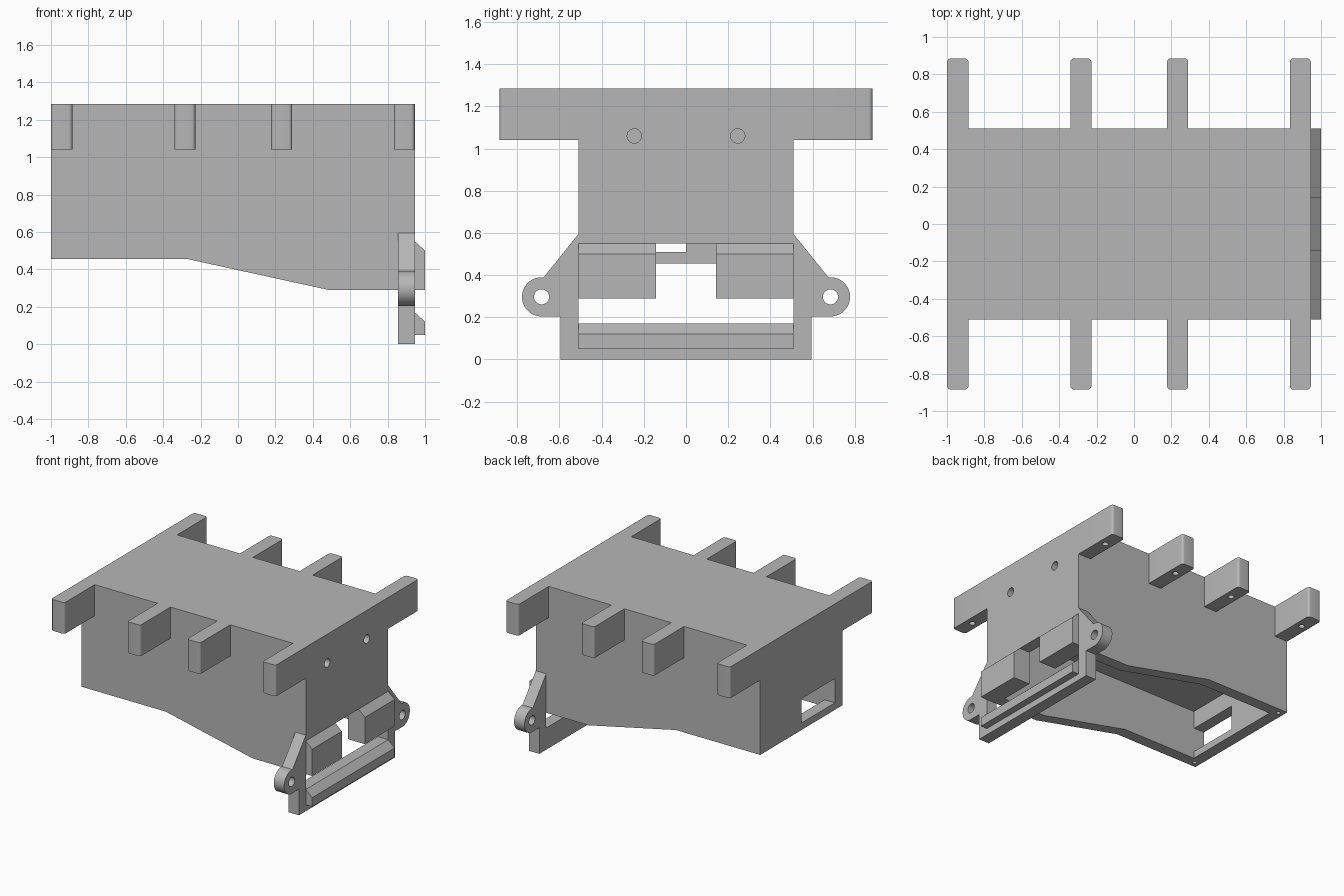
import bpy, bmesh, math
from mathutils import Vector

cube = bpy.data.objects.get("Cube")
if cube:
    bpy.data.objects.remove(cube, do_unlink=True)

grey = bpy.data.materials.new("plain grey")
grey.use_nodes = True
COLOR = (0.47, 0.47, 0.47, 1)
grey.diffuse_color = COLOR
for node in grey.node_tree.nodes:
    if node.type == 'BSDF_PRINCIPLED':
        node.inputs["Base Color"].default_value = COLOR
        node.inputs["Roughness"].default_value = 0.7


def prism(name, outline, axis, low, high):
    """Extrude a 2D outline along an axis; the outline uses the other two axes in order."""
    def place(p, d):
        v = list(p)
        v.insert("xyz".index(axis), d)
        return Vector(v)
    bm = bmesh.new()
    face = bm.faces.new([bm.verts.new(place(p, low)) for p in outline])
    moved = bmesh.ops.extrude_face_region(bm, geom=[face])["geom"]
    shift = place((0, 0), high - low)
    bmesh.ops.translate(bm, vec=shift, verts=[v for v in moved if isinstance(v, bmesh.types.BMVert)])
    bmesh.ops.recalc_face_normals(bm, faces=bm.faces)
    mesh = bpy.data.meshes.new(name)
    bm.to_mesh(mesh)
    bm.free()
    mesh.materials.append(grey)
    ob = bpy.data.objects.new(name, mesh)
    bpy.context.collection.objects.link(ob)
    return ob


def box(name, x, y, z):
    return prism(name, [(x[0], y[0]), (x[1], y[0]), (x[1], y[1]), (x[0], y[1])], "z", *z)


def arc(cx, cy, r, start, end, steps):
    angles = [math.radians(start + (end - start) * i / steps) for i in range(steps + 1)]
    return [(cx + r * math.cos(a), cy + r * math.sin(a)) for a in angles]


def rod(cx, cy, r, axis, low, high):
    return prism("hole_cutter", arc(cx, cy, r, 0, 360, 32)[:-1], axis, low, high)


def cut(ob, cutters):
    for c in cutters:
        mod = ob.modifiers.new("cut", 'BOOLEAN')
        mod.operation = 'DIFFERENCE'
        mod.solver = 'EXACT'
        mod.object = c
    bpy.context.view_layer.update()
    result = bpy.data.meshes.new_from_object(ob.evaluated_get(bpy.context.evaluated_depsgraph_get()))
    ob.modifiers.clear()
    ob.data = result
    for c in cutters:
        bpy.data.objects.remove(c, do_unlink=True)


def smooth(ob):
    bpy.ops.object.select_all(action='DESELECT')
    ob.select_set(True)
    bpy.context.view_layer.objects.active = ob
    bpy.ops.object.shade_smooth_by_angle(angle=math.radians(30))


BACK, FRONT, TOP = -1.0, 0.945, 1.285
HALF, WALL = 0.51, 0.09
SIDES = (-1, 1)

# Hollow housing with a stepped lower edge, open underneath
housing = prism("housing", [(BACK, 0.455), (-0.27, 0.455), (0.485, 0.29), (FRONT, 0.29),
                            (FRONT, TOP), (BACK, TOP)], "y", -HALF, HALF)
inner = HALF - WALL
cutters = [
    box("cavity_cutter", (BACK + WALL, FRONT - WALL), (-inner, inner), (-0.1, 0.84)),
    box("rear_window_cutter", (-1.1, -0.85), (-0.415, 0), (0.51, 0.70)),
    box("front_slot_cutter", (0.8, 1.1), (-0.143, 0.143), (0.1, 0.55)),
]
for s in SIDES:
    cutters.append(rod(s * 0.245, 1.06, 0.034, "x", 0.7, 1.1))
    cutters.append(rod(BACK + 0.045, s * 0.465, 0.016, "z", 0.3, 0.65))
cut(housing, cutters)
smooth(housing)

# Mounting tabs with rounded outer corners and a screw hole below
for number, (x0, x1) in enumerate([(BACK, -0.885), (-0.34, -0.228), (0.177, 0.29), (0.833, FRONT)], 1):
    for side, s in (("right", -1), ("left", 1)):
        r, end = 0.02, 0.885
        outline = [(x0, HALF), (x1, HALF)]
        outline += arc(x1 - r, end - r, r, 0, 90, 6) + arc(x0 + r, end - r, r, 90, 180, 6)
        tab = prism(f"{side}_tab_{number}", [(x, s * y) for x, y in outline], "z", 1.04, TOP)
        cut(tab, [rod((x0 + x1) / 2, s * 0.74, 0.022, "z", 0.9, 1.2)])
        smooth(tab)

# Front frame: U-shaped plate with a round ear on each side
ear_y, ear_z = 0.685, 0.297
half_outline = [(0.595, 0), (0.595, 0.205)] + arc(ear_y, ear_z, 0.093, -90, 48, 20)
half_outline += arc(ear_y, ear_z, 0.093, 60, 96, 5) + [(HALF, 0.595), (HALF, 0.17)]
mirrored = [(-y, z) for y, z in reversed(half_outline)]
frame = prism("front_frame", half_outline + mirrored, "x", FRONT - WALL, FRONT)
cut(frame, [rod(s * ear_y, ear_z, 0.036, "x", 0.7, 1.1) for s in SIDES])
smooth(frame)


# Chamfered lips in front of the frame
def lip(name, bottom, top, y0, y1):
    return prism(name, [(FRONT, bottom), (1, bottom), (1, top - 0.05), (FRONT, top)], "y", y0, y1)


lip("lower_lip", 0.05, 0.17, -HALF, HALF)
lip("right_upper_lip", 0.29, 0.55, -HALF, -0.143)
lip("left_upper_lip", 0.29, 0.55, 0.143, HALF)
